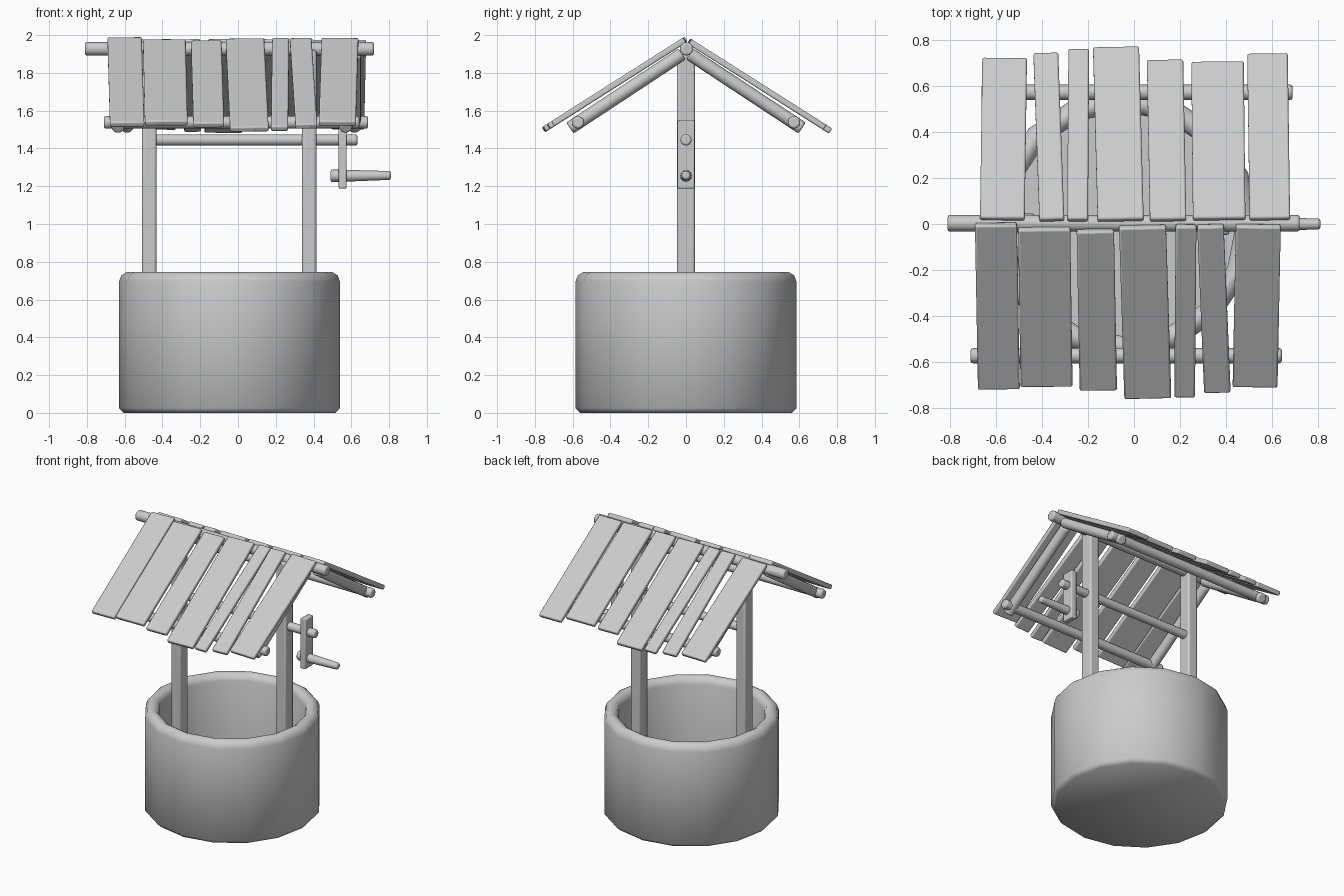
import bpy, bmesh, math
from mathutils import Vector, Matrix

if "Cube" in bpy.data.objects:
    bpy.data.objects.remove(bpy.data.objects["Cube"])


def finish(name, bm, bevel=0.0, segs=2, angle=40):
    bmesh.ops.recalc_face_normals(bm, faces=bm.faces)
    me = bpy.data.meshes.new(name)
    bm.to_mesh(me)
    bm.free()
    ob = bpy.data.objects.new(name, me)
    bpy.context.collection.objects.link(ob)
    if bevel:
        m = ob.modifiers.new("bevel", 'BEVEL')
        m.width, m.segments = bevel, segs
        m.limit_method, m.angle_limit = 'ANGLE', math.radians(50)
    bpy.ops.object.select_all(action='DESELECT')
    ob.select_set(True)
    bpy.context.view_layer.objects.active = ob
    bpy.ops.object.shade_smooth_by_angle(angle=math.radians(angle))
    return ob


def box(name, lo, hi, bevel):
    lo, hi = Vector(lo), Vector(hi)
    bm = bmesh.new()
    bmesh.ops.create_cube(bm, size=1, matrix=Matrix.Translation((lo + hi) / 2)
                          @ Matrix.Diagonal((*(hi - lo), 1)))
    return finish(name, bm, bevel)


def pole(name, a, b, r, r2=None, bevel=0.01):
    a, b = Vector(a), Vector(b)
    d = b - a
    bm = bmesh.new()
    bmesh.ops.create_cone(bm, cap_ends=True, segments=12, radius1=r, radius2=r2 or r, depth=d.length,
                          matrix=Matrix.Translation((a + b) / 2) @ d.to_track_quat('Z', 'Y').to_matrix().to_4x4())
    return finish(name, bm, bevel)


# Well wall: 16-sided lathe with rounded rim and inner floor
CX, N = -0.045, 16
profile = [(0.56, 0.005), (0.585, 0.025), (0.585, 0.695), (0.573, 0.728), (0.545, 0.745),
           (0.525, 0.745), (0.5, 0.73), (0.488, 0.7), (0.488, 0.06)]
profile[0] = (0.56, 0.0)
bm = bmesh.new()
rings = [[bm.verts.new((CX + r * math.cos(2 * math.pi * i / N), r * math.sin(2 * math.pi * i / N), z))
          for i in range(N)] for r, z in profile]
for p, q in zip(rings, rings[1:]):
    for i in range(N):
        j = (i + 1) % N
        bm.faces.new((p[i], p[j], q[j], q[i]))
bm.faces.new(rings[0])
bm.faces.new(rings[-1])
finish("well_wall", bm, angle=50)

# Posts
for side, x in (("left", -0.47), ("right", 0.377)):
    box(side + "_post", (x - 0.038, -0.047, 0.05), (x + 0.038, 0.047, 1.92), 0.012)

# Ridge beam, winding shaft and crank
pole("ridge_beam", (-0.81, 0.003, 1.927), (0.72, 0.003, 1.927), 0.036)
pole("winding_shaft", (-0.47, 0, 1.445), (0.632, 0, 1.445), 0.03)
box("crank_arm", (0.533, -0.046, 1.188), (0.575, 0.046, 1.55), 0.006)
pole("crank_handle", (0.49, 0, 1.255), (0.81, 0, 1.257), 0.034, 0.023)

# Rafters and eave poles
for side, s, dx in (("front", -1, -0.03), ("back", 1, 0.017)):
    for k, x in enumerate((-0.605, 0.6)):
        pole(f"{side}_rafter_{k}", (x + dx, s * 0.02, 1.9), (x + dx, s * 0.615, 1.508), 0.035)
    pole(side + "_eave_pole", (-0.68 + dx, s * 0.572, 1.538), (0.672 + dx, s * 0.572, 1.538), 0.033)

# Roof planks: ridge centre x, eave centre x, width, ridge |y|, eave |y|
front = [(-0.6, -0.587, 0.182, 0.0, 0.713), (-0.39, -0.38, 0.226, 0.018, 0.702),
         (-0.168, -0.155, 0.162, 0.027, 0.718), (0.037, 0.06, 0.204, 0.01, 0.753),
         (0.226, 0.22, 0.09, 0.006, 0.748), (0.332, 0.362, 0.115, 0.006, 0.728),
         (0.54, 0.526, 0.195, 0.006, 0.704)]
back = [(-0.572, -0.562, 0.194, 0.02, 0.716), (-0.357, -0.383, 0.108, 0.016, 0.738),
        (-0.245, -0.24, 0.09, 0.016, 0.755), (-0.058, -0.078, 0.2, 0.016, 0.764),
        (0.148, 0.135, 0.158, 0.016, 0.708), (0.37, 0.363, 0.228, 0.02, 0.7),
        (0.59, 0.58, 0.176, 0.02, 0.735)]
for side, s, planks in (("front", -1, front), ("back", 1, back)):
    for k, (x0, x1, w, y0, y1) in enumerate(planks):
        a = Vector((x0, s * y0, 1.978 - 0.635 * y0))
        b = Vector((x1, s * y1, 1.978 - 0.635 * y1))
        along = (b - a).normalized()
        up = along.cross(Vector((1, 0, 0))).normalized()
        across = along.cross(up)
        rot = Matrix((across, along, up)).transposed().to_4x4()
        bm = bmesh.new()
        bmesh.ops.create_cube(bm, size=1, matrix=Matrix.Translation((a + b) / 2) @ rot
                              @ Matrix.Diagonal((w, (b - a).length, 0.032, 1)))
        finish(f"{side}_roof_plank_{k}", bm, 0.008)
